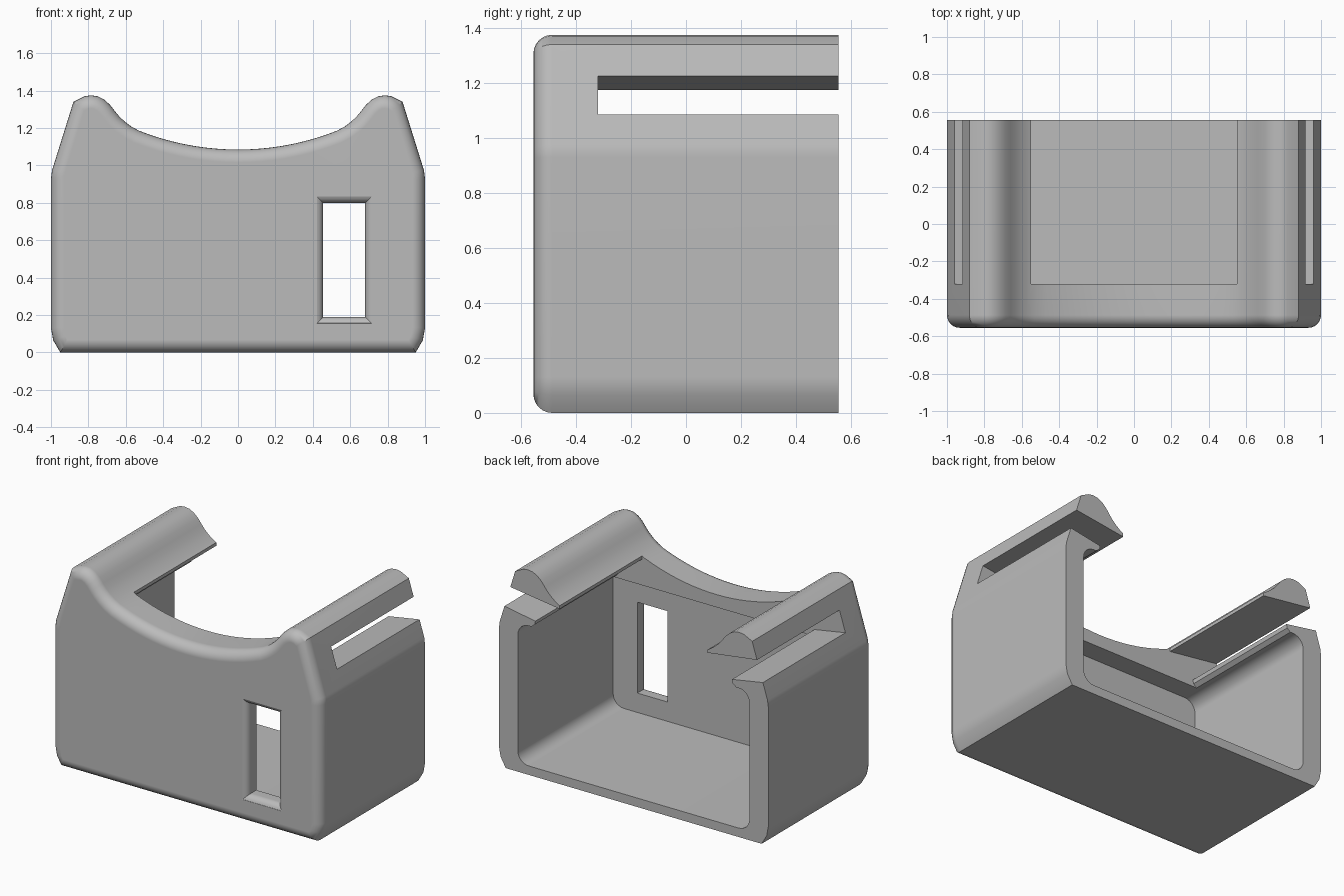
import bpy, bmesh
from math import sin, cos, sqrt, radians
from mathutils import Vector

cube = bpy.data.objects.get("Cube")
if cube:
    bpy.data.objects.remove(cube, do_unlink=True)

FRONT, BACK = -0.555, 0.555
SLOT_START, CAVITY_START = -0.32, -0.455

grey = bpy.data.materials.new("plain grey")
grey.use_nodes = True
grey.diffuse_color = (0.5, 0.5, 0.5, 1)
grey.node_tree.nodes["Principled BSDF"].inputs["Base Color"].default_value = grey.diffuse_color


def mirrored(half):
    """Complete a right-hand half outline with its mirror image."""
    return half + [(-x, z) for x, z in reversed(half) if x > 1e-6]


def inset(outline, d):
    """Move a counter-clockwise outline inward by d with mitred corners."""
    pts = [Vector(p) for p in outline]
    result = []
    for i, p in enumerate(pts):
        a = (p - pts[i - 1]).normalized()
        b = (pts[(i + 1) % len(pts)] - p).normalized()
        na, nb = Vector((-a.y, a.x)), Vector((-b.y, b.x))
        result.append(p + (na + nb) * d / (1 + na.dot(nb)))
    return result


def loft(name, outline, levels):
    """Solid through copies of an outline, one per (y, inset) level."""
    bm = bmesh.new()
    rings = [[bm.verts.new((p.x, y, p.y)) for p in inset(outline, d)] for y, d in levels]
    n = len(outline)
    for r, s in zip(rings, rings[1:]):
        for i in range(n):
            j = (i + 1) % n
            bm.faces.new((r[i], r[j], s[j], s[i]))
    bm.faces.new(rings[0])
    bm.faces.new(rings[-1])
    bmesh.ops.recalc_face_normals(bm, faces=bm.faces)
    mesh = bpy.data.meshes.new(name)
    bm.to_mesh(mesh)
    bm.free()
    obj = bpy.data.objects.new(name, mesh)
    bpy.context.collection.objects.link(obj)
    mesh.materials.append(grey)
    return obj


# Outer shell: tapered shoulders, rounded crests, dished saddle, rounded front rim
half = [(0.95, 0), (0.988, 0.065), (1, 0.13), (1, 0.93), (0.994, 0.975), (0.88, 1.34),
        (0.82, 1.37), (0.785, 1.375), (0.75, 1.37), (0.715, 1.352), (0.685, 1.325),
        (0.66, 1.293), (0.635, 1.262), (0.605, 1.234), (0.57, 1.208)]
half += [(x, 1.085 + 1.44 - sqrt(1.44 ** 2 - x * x)) for x in [0.53 * (1 - k / 9) for k in range(10)]]
rim = 0.068
steps = [radians(15 * k) for k in range(7)]
shell = loft("holder_body", mirrored(half),
             [(FRONT + rim * (1 - sin(t)), rim * (1 - cos(t))) for t in reversed(steps)]
             + [(BACK, 0)])

# Inner cavity with rounded long edges, open at the back
r, hw, low, high = 0.08, 0.86, 0.06, 1.0
corner = [radians(15 * k) for k in range(7)]
side = [(hw - r + r * sin(t), low + r - r * cos(t)) for t in corner]
side += [(hw - r + r * cos(t), high - r + r * sin(t)) for t in corner]
cavity = loft("cavity_cutter", mirrored(side), [(CAVITY_START, 0), (0.7, 0)])

# Top opening joined to the tilted side slots
opening = loft("slot_cutter", mirrored([
    (0.76, 0.9), (0.76, 1.0), (0.735, 1.02), (0.73, 1.045), (1.1, 1.109),
    (1.1, 1.25), (0.55, 1.175), (0.55, 1.5)]), [(SLOT_START, 0), (0.7, 0)])

# Window through the front wall with a rounded outer lip
lip = 0.045
window = loft("window_cutter", [(0.455, 0.19), (0.68, 0.19), (0.68, 0.8), (0.455, 0.8)],
              [(-0.6, -lip)]
              + [(FRONT + lip * (1 - cos(t)), -lip * (1 - sin(t))) for t in steps[1:]]
              + [(-0.4, 0)])

bpy.context.view_layer.objects.active = shell
for cutter in (cavity, opening, window):
    cutter.hide_render = True
    mod = shell.modifiers.new(cutter.name, "BOOLEAN")
    mod.operation = "DIFFERENCE"
    mod.solver = "EXACT"
    mod.object = cutter
    bpy.ops.object.modifier_apply(modifier=mod.name)
    bpy.data.objects.remove(cutter, do_unlink=True)

# Smooth curves, crisp edges
bpy.ops.object.select_all(action="DESELECT")
shell.select_set(True)
bpy.ops.object.shade_smooth_by_angle(angle=radians(28))
weighted = shell.modifiers.new("weighted_normals", "WEIGHTED_NORMAL")
weighted.keep_sharp = True
